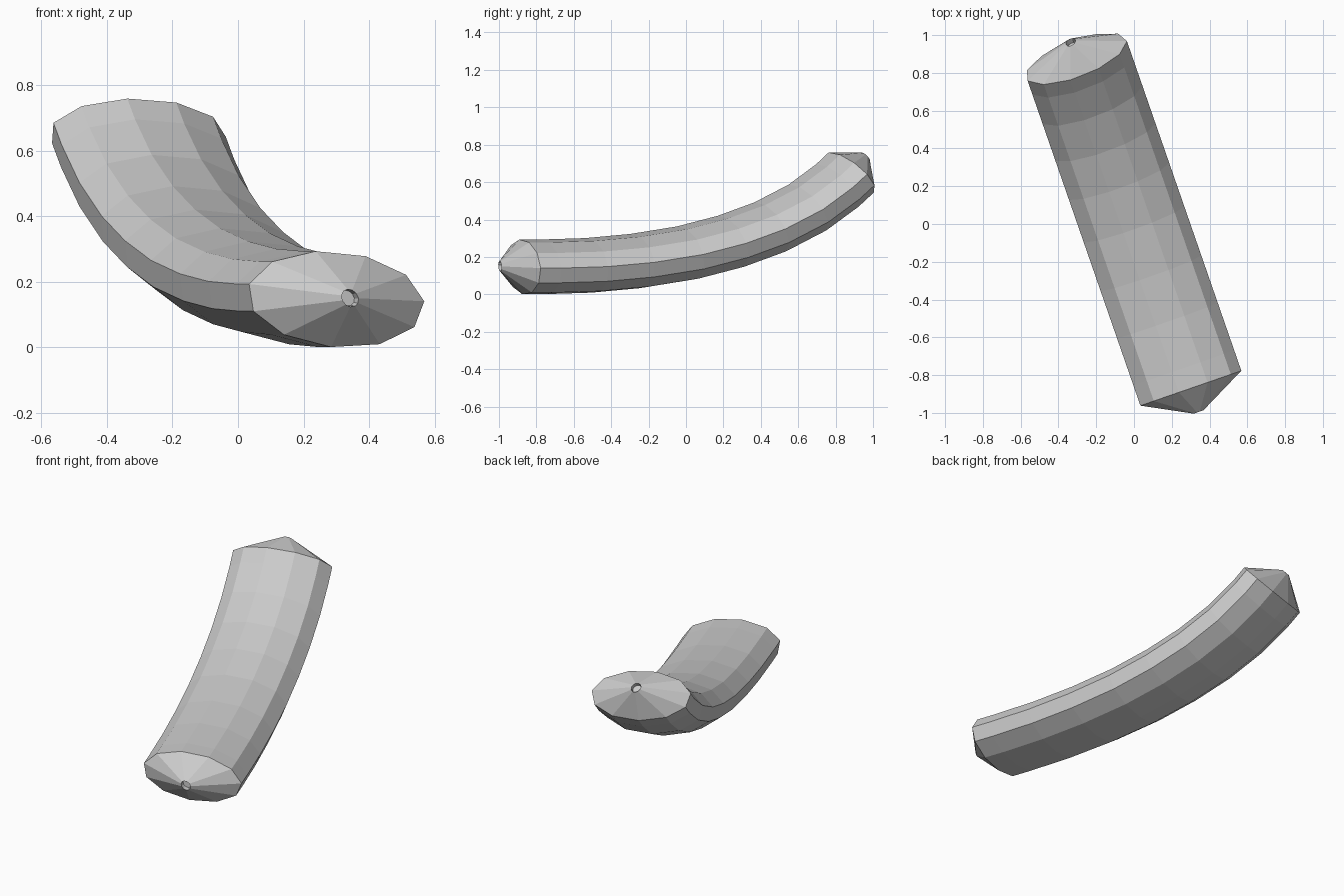
import bpy, bmesh
from math import cos, sin, pi
from mathutils import Vector

if "Cube" in bpy.data.objects:
    bpy.data.objects.remove(bpy.data.objects["Cube"])

SIDES = 11
# centre line: (y, z); x follows y because the bend lies in one vertical plane
PATH = [(-.87, .146), (-.76, .146), (-.51, .154), (-.26, .177), (0, .219),
        (.23, .279), (.44, .356), (.64, .46), (.80, .578), (.875, .648)]
pts = [Vector((-.347 * y - .003, y, z)) for y, z in PATH]
across = Vector((.945, .327, -.02)).normalized()

bm = bmesh.new()


def ring(centre, tangent, a, b):
    """Oval cross-section, slightly rolled, square to the tangent."""
    up = across.cross(tangent).normalized()
    A = across * a
    B = up * b - across * (b * .19)
    return [bm.verts.new(centre + A * cos(2 * pi * k / SIDES) + B * sin(2 * pi * k / SIDES))
            for k in range(SIDES)]


def bridge(r0, r1):
    for k in range(SIDES):
        j = (k + 1) % SIDES
        bm.faces.new((r0[k], r0[j], r1[j], r1[k]))


# tangents along the bend
tangents = []
for i in range(len(pts)):
    tangents.append((pts[min(i + 1, len(pts) - 1)] - pts[max(i - 1, 0)]).normalized())

# tips: shallow cone ending in a small dimple
front_tip = Vector((.342, -.995, .15))
back_tip = Vector((-.335, .963, .737))
t0, t1 = tangents[0], tangents[-1]
rings = [ring(front_tip + t0 * .03, t0, .024, .024), ring(front_tip, t0, .027, .027)]
rings += [ring(p, t, .285, .147) for p, t in zip(pts, tangents)]
rings += [ring(back_tip, t1, .027, .027), ring(back_tip - t1 * .03, t1, .024, .024)]
for r0, r1 in zip(rings, rings[1:]):
    bridge(r0, r1)
bm.faces.new(rings[0])
bm.faces.new(rings[-1])
bmesh.ops.recalc_face_normals(bm, faces=bm.faces)

mesh = bpy.data.meshes.new("curved_body")
bm.to_mesh(mesh)
bm.free()
body = bpy.data.objects.new("curved_body", mesh)
bpy.context.collection.objects.link(body)
